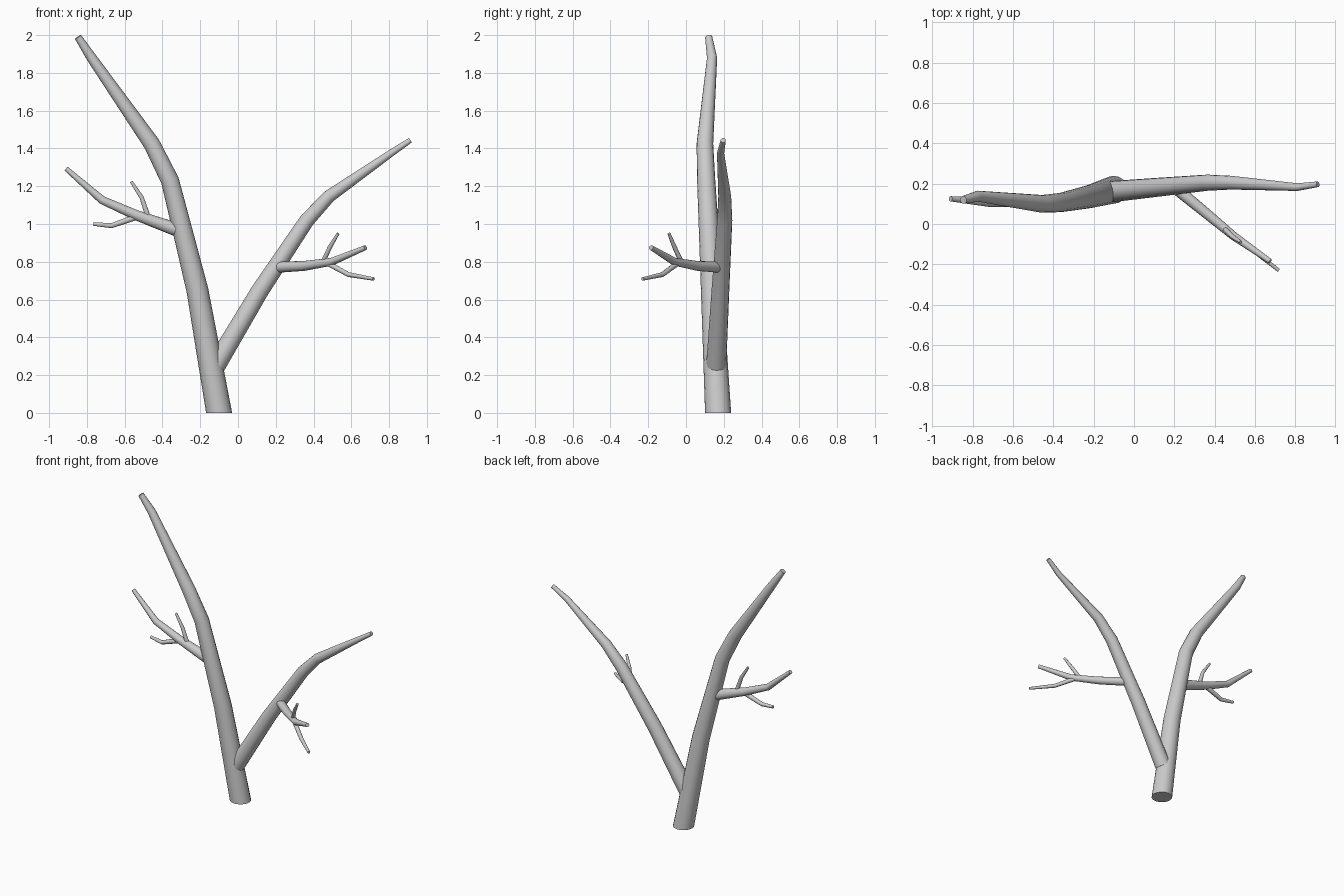
import bpy, bmesh, math
from mathutils import Vector

if "Cube" in bpy.data.objects:
    bpy.data.objects.remove(bpy.data.objects["Cube"])


def branch(name, path, sides=16, start_dir=None):
    """Tapered capped tube through (x, y, z, radius) points."""
    pts = [Vector(p[:3]) for p in path]
    n = len(pts)
    bm = bmesh.new()
    rings = []
    side = None
    for i, p in enumerate(pts):
        a = (p - pts[i - 1]).normalized() if i else Vector()
        b = (pts[i + 1] - p).normalized() if i < n - 1 else Vector()
        t = (a + b).normalized()
        if i == 0 and start_dir:
            t = Vector(start_dir)
        # carry the previous side direction along to avoid twisting
        if side is None:
            side = Vector((0, 1, 0)) if abs(t.y) < 0.8 else Vector((1, 0, 0))
        side = (side - t * side.dot(t)).normalized()
        up = t.cross(side)
        ring = []
        for k in range(sides):
            ang = 2 * math.pi * k / sides
            ring.append(bm.verts.new(p + (side * math.cos(ang) + up * math.sin(ang)) * path[i][3]))
        rings.append(ring)
    for lo, hi in zip(rings, rings[1:]):
        for k in range(sides):
            j = (k + 1) % sides
            bm.faces.new((lo[k], lo[j], hi[j], hi[k]))
    bm.faces.new(rings[0][::-1])
    bm.faces.new(rings[-1])
    bmesh.ops.recalc_face_normals(bm, faces=bm.faces)
    mesh = bpy.data.meshes.new(name)
    bm.to_mesh(mesh)
    bm.free()
    obj = bpy.data.objects.new(name, mesh)
    bpy.context.collection.objects.link(obj)
    # smooth bark, crisp cut ends
    bpy.ops.object.select_all(action='DESELECT')
    obj.select_set(True)
    bpy.context.view_layer.objects.active = obj
    bpy.ops.object.shade_smooth_by_angle(angle=math.radians(40))
    return obj


# Main trunk, cut flat at the ground
branch("trunk", [(-0.10, 0.17, 0, 0.069), (-0.215, 0.137, 0.65, 0.058),
                 (-0.36, 0.107, 1.23, 0.048), (-0.457, 0.10, 1.425, 0.044),
                 (-0.775, 0.138, 1.88, 0.027), (-0.847, 0.12, 1.99, 0.019)],
       start_dir=(0, 0, 1))

# Large right limb
branch("right_limb", [(-0.118, 0.16, 0.252, 0.053), (0.115, 0.182, 0.645, 0.047),
                      (0.365, 0.205, 1.02, 0.040), (0.483, 0.205, 1.147, 0.034),
                      (0.81, 0.183, 1.375, 0.019), (0.912, 0.197, 1.443, 0.014)])

# Left side branch and its twigs
branch("left_branch", [(-0.33, 0.115, 0.972, 0.036), (-0.54, 0.11, 1.047, 0.027),
                       (-0.72, 0.107, 1.127, 0.022), (-0.91, 0.125, 1.293, 0.013)])
branch("left_upper_twig", [(-0.48, 0.11, 1.05, 0.014), (-0.51, 0.105, 1.14, 0.012),
                           (-0.565, 0.11, 1.225, 0.008)], sides=10)
branch("left_lower_twig", [(-0.53, 0.11, 1.04, 0.017), (-0.67, 0.105, 0.991, 0.014),
                           (-0.765, 0.115, 1.00, 0.010)], sides=10)

# Right side branch, reaching forward, and its twigs
branch("right_branch", [(0.222, 0.165, 0.772, 0.029), (0.35, 0.06, 0.778, 0.026),
                        (0.495, -0.06, 0.80, 0.021), (0.675, -0.185, 0.875, 0.013)])
branch("right_upper_twig", [(0.45, -0.025, 0.80, 0.013), (0.488, -0.062, 0.88, 0.012),
                            (0.53, -0.09, 0.95, 0.008)], sides=10)
branch("right_lower_twig", [(0.475, -0.045, 0.792, 0.015), (0.585, -0.125, 0.732, 0.013),
                            (0.718, -0.23, 0.709, 0.009)], sides=10)
